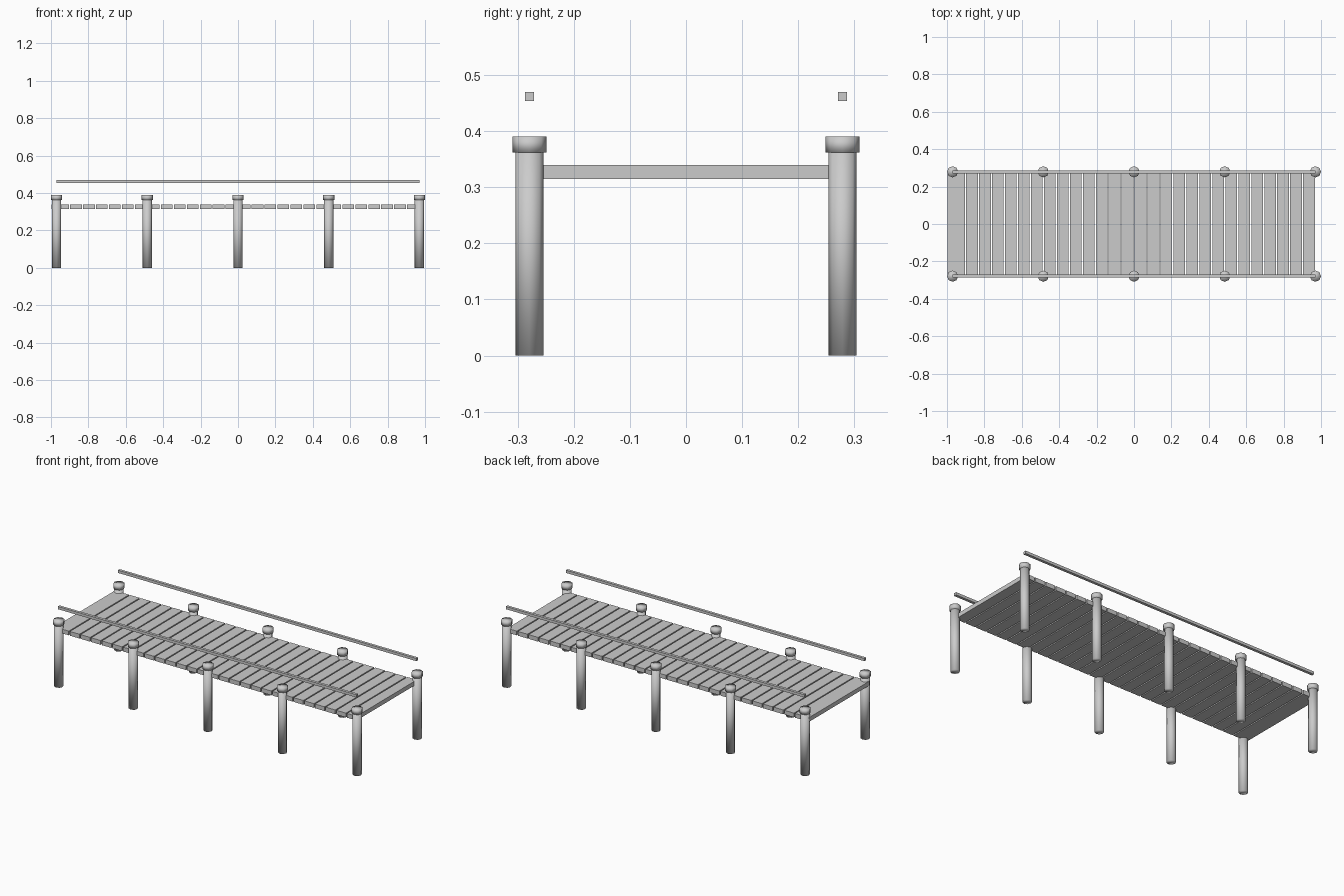
import bpy, bmesh
from mathutils import Matrix

if "Cube" in bpy.data.objects:
    bpy.data.objects.remove(bpy.data.objects["Cube"])


def finish(name, bm, smooth=False):
    mesh = bpy.data.meshes.new(name)
    bm.to_mesh(mesh)
    bm.free()
    for p in mesh.polygons:
        p.use_smooth = smooth
    obj = bpy.data.objects.new(name, mesh)
    bpy.context.collection.objects.link(obj)
    return obj


def box(name, x0, x1, y0, y1, z0, z1):
    bm = bmesh.new()
    m = Matrix.Translation(((x0 + x1) / 2, (y0 + y1) / 2, (z0 + z1) / 2))
    m = m @ Matrix.Diagonal((x1 - x0, y1 - y0, z1 - z0, 1))
    bmesh.ops.create_cube(bm, size=1, matrix=m)
    return finish(name, bm)


def cylinder(name, x, y, z0, z1, r, sides):
    bm = bmesh.new()
    bmesh.ops.create_cone(bm, cap_ends=True, segments=sides, radius1=r, radius2=r,
                          depth=z1 - z0, matrix=Matrix.Translation((x, y, (z0 + z1) / 2)))
    return finish(name, bm, smooth=True)


POST_Y = 0.279

for side, label in ((-1, "front"), (1, "back")):
    y = side * POST_Y
    # Pilings with wider caps
    for i in range(5):
        x = -0.97 + 0.485 * i
        cylinder(f"{label}_post_{i + 1}", x, y, 0, 0.362, 0.025, 8)
        cylinder(f"{label}_post_cap_{i + 1}", x, y, 0.362, 0.39, 0.03, 8)
    # Rail
    box(f"{label}_rail", -0.97, 0.97, y - 0.008, y + 0.008, 0.454, 0.47)

# Deck planks
PITCH, GAP = 0.0693, 0.007
for i in range(28):
    x0 = (i - 14) * PITCH + GAP / 2
    x1 = x0 + PITCH - GAP
    # the end plank reaches past the left posts
    box(f"plank_{i + 1}", -0.996 if i == 0 else x0, x1, -0.28, 0.28, 0.315, 0.34)
